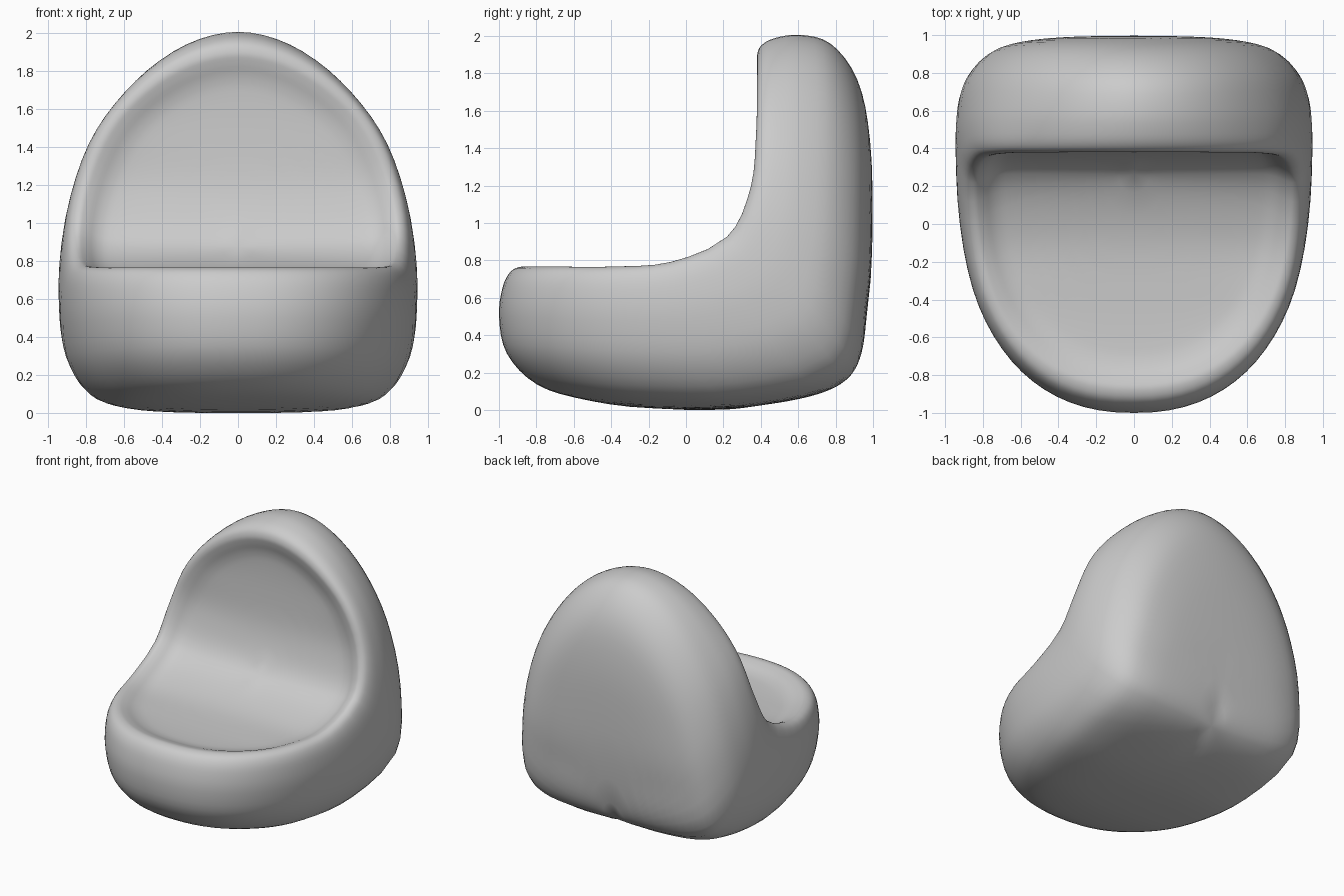
import bpy, bmesh
from math import sin, cos, pi
from mathutils import Vector

cube = bpy.data.objects.get("Cube")
if cube:
    bpy.data.objects.remove(cube, do_unlink=True)


def spline(points, steps):
    """Sample a smooth curve through the points."""
    pts = [Vector(p) for p in points]
    pts = [2 * pts[0] - pts[1]] + pts + [2 * pts[-1] - pts[-2]]
    out = []
    for a, b, c, d in zip(pts, pts[1:], pts[2:], pts[3:]):
        for i in range(steps):
            u = i / steps
            out.append(b + (c - a) * u / 2 + (2 * a - 5 * b + 4 * c - d) * u * u / 2
                       + (3 * b - a - 3 * c + d) * u ** 3 / 2)
    return out + [pts[-2]]


# Side curves (y, z) from the seat nose, round the bend, to the top of the back
INNER = [(-1, .76), (-.7, .76), (-.4, .76), (-.08, .785), (.22, .92),
         (.345, 1.18), (.375, 1.47), (.38, 1.73), (.38, 2)]
OUTER = [(-1, .06), (-.62, .03), (-.2, 0), (.33, .01), (.86, .16),
         (.975, .6), (1, 1.1), (1, 1.55), (.97, 2)]
# Thickness profile (radius, depth): dished seat, raised rim, round flank, underside
PROFILE = [(0, .07), (.35, .07), (.68, .07), (.78, .055), (.85, .015), (.9, 0),
           (.95, .04), (.985, .16), (1, .38), (.97, .66), (.86, .88),
           (.68, .97), (.4, 1), (0, 1)]
STEPS, AROUND, WIDTH = 16, 80, .945
inner, outer = spline(INNER, STEPS), spline(OUTER, STEPS)


def sample(curve, s):
    f = min(max((s + 1) / 2, 0), 1) * (len(curve) - 1)
    i = min(int(f), len(curve) - 2)
    return curve[i].lerp(curve[i + 1], f - i)


def bend(x, s, depth):
    y, z = sample(inner, s).lerp(sample(outer, s), depth)
    return Vector((x * WIDTH, y, z))


def outline(k):
    """Rounded outline: x across, s along the bent sheet."""
    a = 2 * pi * k / AROUND
    power = 2 / (1.9 if sin(a) > 0 else 2.3)
    x, s = abs(cos(a)) ** power, abs(sin(a)) ** power
    return (x if cos(a) > 0 else -x), (s if sin(a) > 0 else -s)


# Chair shell: rings of the profile laid round the outline, then bent
bm = bmesh.new()
rings = []
profile = spline(PROFILE, 4)
for r, d in profile[1:-1]:
    rings.append([bm.verts.new(bend(x * r, s * r, d))
                  for x, s in map(outline, range(AROUND))])
for a, b in zip(rings, rings[1:]):
    for k in range(AROUND):
        n = (k + 1) % AROUND
        bm.faces.new((a[k], b[k], b[n], a[n]))
for ring, depth in ((rings[0], profile[0][1]), (rings[-1], profile[-1][1])):
    pole = bm.verts.new(bend(0, 0, depth))
    for k in range(AROUND):
        bm.faces.new((pole, ring[k], ring[(k + 1) % AROUND]))
bmesh.ops.recalc_face_normals(bm, faces=bm.faces)

# Stand on the ground
low = min(v.co.z for v in bm.verts)
bmesh.ops.translate(bm, verts=bm.verts, vec=(0, 0, -low))
mesh = bpy.data.meshes.new("chair_shell")
bm.to_mesh(mesh)
bm.free()
mesh.shade_smooth()

grey = bpy.data.materials.new("plain grey")
grey.use_nodes = True
colour = (.6, .6, .6, 1)
grey.diffuse_color = colour
grey.node_tree.nodes["Principled BSDF"].inputs["Base Color"].default_value = colour
mesh.materials.append(grey)
bpy.context.collection.objects.link(bpy.data.objects.new("chair_shell", mesh))
